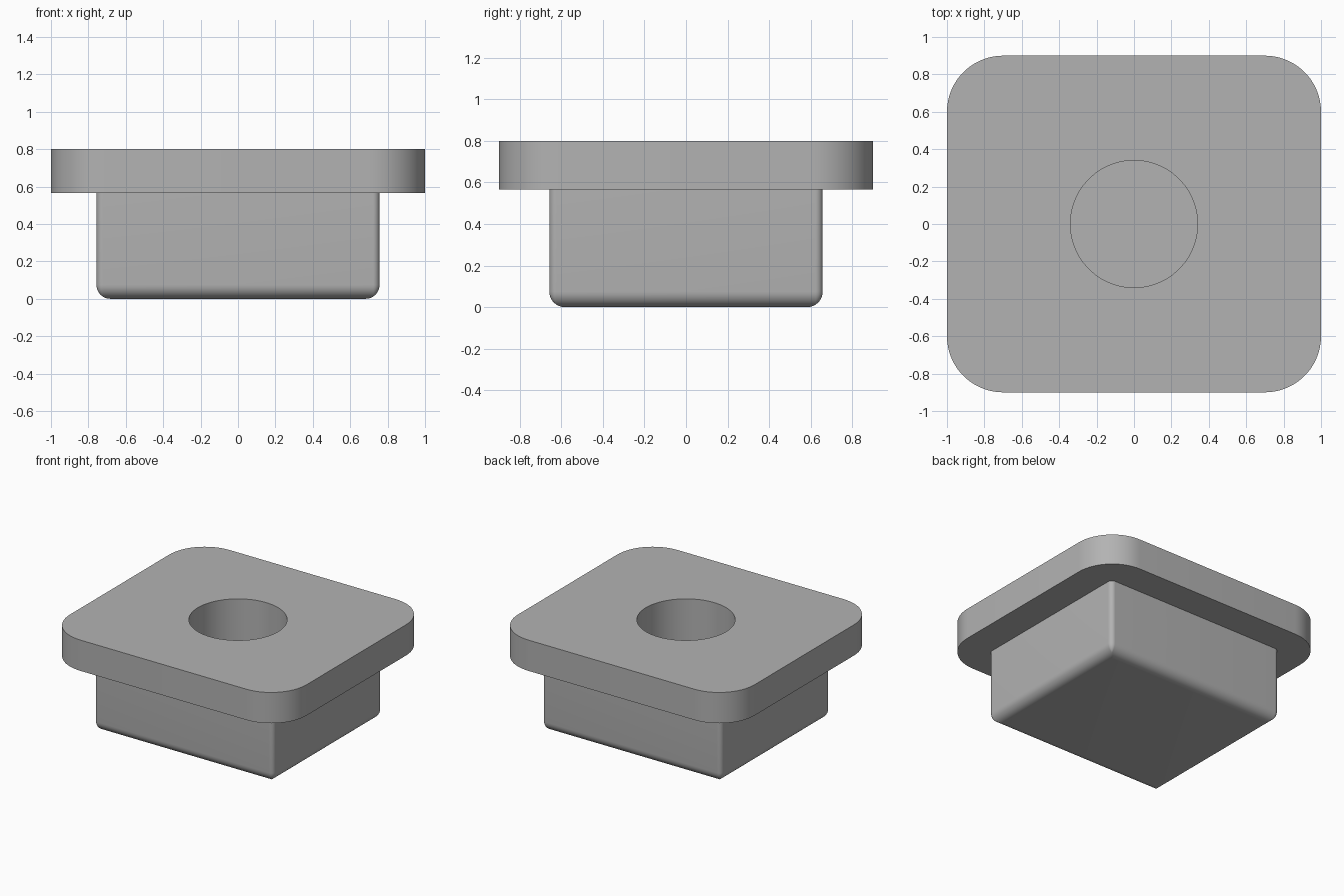
import bpy
import bmesh
from math import pi, sin, cos, radians

if "Cube" in bpy.data.objects:
    bpy.data.objects.remove(bpy.data.objects["Cube"])

CORNER = 16          # points on each rounded corner
BODY_X, BODY_Y = 0.757, 0.658
BODY_R, FOOT_R = 0.035, 0.075
FLANGE_BOTTOM, FLANGE_TOP = 0.565, 0.8
HOLE_R, HOLE_FLOOR = 0.34, 0.235


def rounded_rect(hx, hy, r, z):
    """Counter-clockwise rounded rectangle with half sizes hx, hy."""
    points = []
    for k, (sx, sy) in enumerate([(1, 1), (-1, 1), (-1, -1), (1, -1)]):
        for j in range(CORNER):
            a = (k + j / (CORNER - 1)) * pi / 2
            points.append((sx * (hx - r) + r * cos(a), sy * (hy - r) + r * sin(a), z))
    return points


def circle(r, z):
    count = 4 * CORNER
    angles = [(i + 0.5) / count * 2 * pi for i in range(count)]
    return [(r * cos(a), r * sin(a), z) for a in angles]


def loft(name, outlines, material):
    """Skin a stack of outlines and cap both ends."""
    bm = bmesh.new()
    rings = [[bm.verts.new(p) for p in outline] for outline in outlines]
    for low, high in zip(rings, rings[1:]):
        for i in range(len(low)):
            j = (i + 1) % len(low)
            bm.faces.new((low[i], low[j], high[j], high[i]))
    bm.faces.new(rings[0][::-1])
    bm.faces.new(rings[-1])
    mesh = bpy.data.meshes.new(name)
    bm.to_mesh(mesh)
    bm.free()
    mesh.materials.append(material)
    obj = bpy.data.objects.new(name, mesh)
    bpy.context.collection.objects.link(obj)
    bpy.context.view_layer.objects.active = obj
    obj.select_set(True)
    bpy.ops.object.shade_smooth_by_angle(angle=radians(30))
    obj.select_set(False)
    return obj


grey = bpy.data.materials.new("grey")
grey.use_nodes = True
colour = (0.45, 0.45, 0.45, 1)
grey.diffuse_color = colour
grey.node_tree.nodes["Principled BSDF"].inputs["Base Color"].default_value = colour

# Rounded foot of the body
outlines = []
for step in range(9):
    a = step / 8 * pi / 2
    inset = FOOT_R * (1 - sin(a))
    outlines.append(rounded_rect(BODY_X - inset, BODY_Y - inset,
                                 max(BODY_R - inset, 0.003), FOOT_R * (1 - cos(a))))

# Body walls, wide flange, and blind round hole
outlines += [
    rounded_rect(BODY_X, BODY_Y, BODY_R, FLANGE_BOTTOM),
    rounded_rect(1, 0.9, 0.3, FLANGE_BOTTOM),
    rounded_rect(1, 0.9, 0.3, FLANGE_TOP),
    circle(HOLE_R, FLANGE_TOP),
    circle(HOLE_R, HOLE_FLOOR),
]
loft("flanged_plug", outlines, grey)
